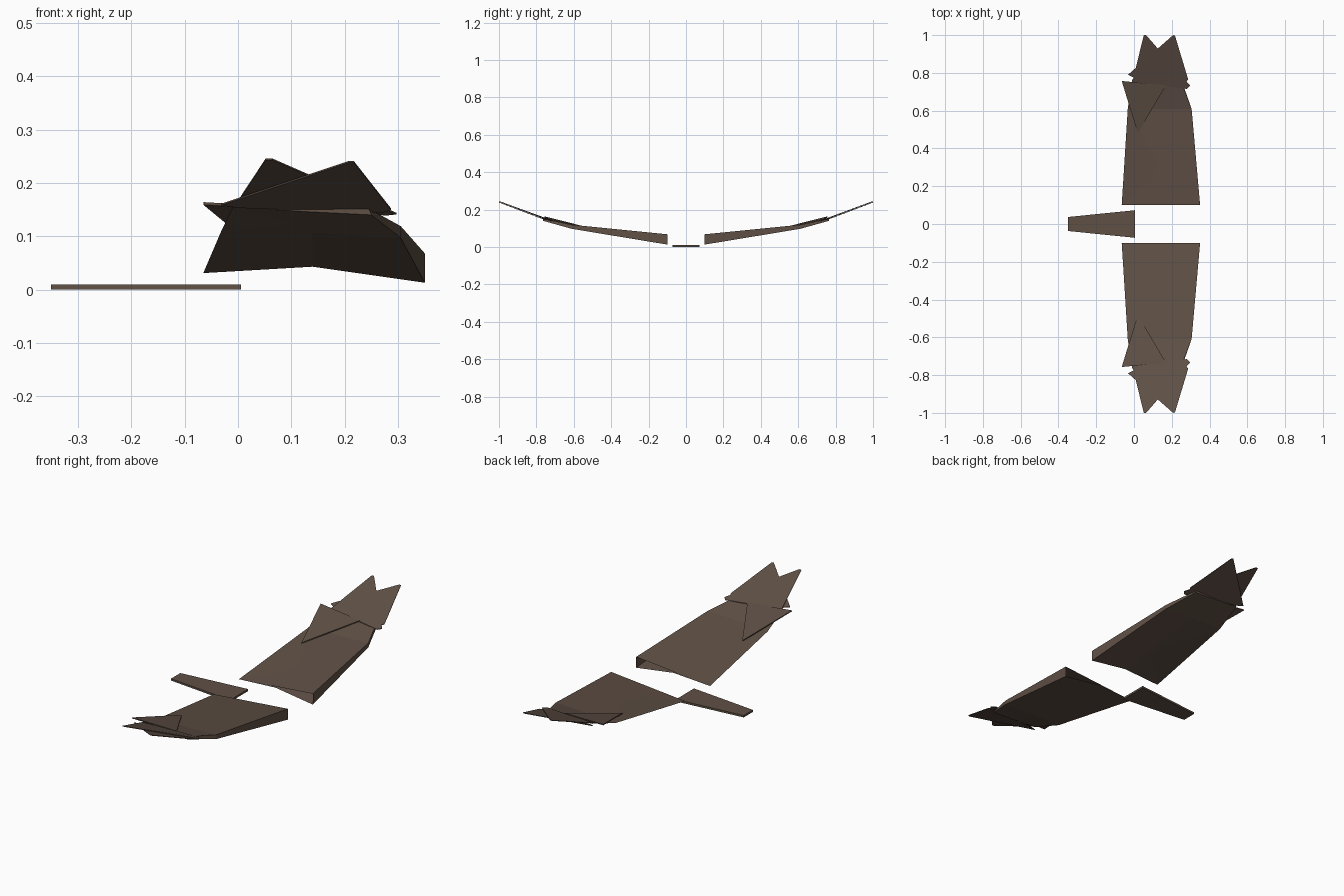
import bpy
import bmesh

cube = bpy.data.objects.get("Cube")
if cube:
    bpy.data.objects.remove(cube, do_unlink=True)

# One brown material for everything
brown = bpy.data.materials.new("feather_brown")
brown.use_nodes = True
colour = (0.115, 0.08, 0.06, 1)
brown.diffuse_color = colour
bsdf = brown.node_tree.nodes["Principled BSDF"]
bsdf.inputs["Base Color"].default_value = colour
bsdf.inputs["Roughness"].default_value = 0.9


def finish(name, bm, mirrored=True):
    """Turn a bmesh into an object, mirrored to the other wing if asked."""
    bmesh.ops.recalc_face_normals(bm, faces=bm.faces)
    mesh = bpy.data.meshes.new(name)
    bm.to_mesh(mesh)
    bm.free()
    mesh.materials.append(brown)
    obj = bpy.data.objects.new(name, mesh)
    bpy.context.collection.objects.link(obj)
    if mirrored:
        mod = obj.modifiers.new("other_side", "MIRROR")
        mod.use_axis = (False, True, False)
    return obj


def plate(name, outline, thickness, mirrored=True):
    """Thin flat plate whose upper face follows the outline."""
    bm = bmesh.new()
    top = [bm.verts.new(p) for p in outline]
    low = [bm.verts.new((x, y, z - thickness)) for x, y, z in outline]
    bm.faces.new(top)
    bm.faces.new(low[::-1])
    for i in range(len(top)):
        j = (i + 1) % len(top)
        bm.faces.new((top[i], low[i], low[j], top[j]))
    return finish(name, bm, mirrored)


# Wing panel: wedge sections (trailing edge, upper nose, lower nose, under crease)
sections = [
    (0.10, [(-0.065, 0.031), (0.35, 0.068), (0.35, 0.013), (0.14, 0.043)]),
    (0.61, [(-0.033, 0.106), (0.305, 0.119), (0.305, 0.097), (0.14, 0.106)]),
    (0.765, [(-0.01, 0.155), (0.245, 0.152), (0.25, 0.140), (0.13, 0.146)]),
]
bm = bmesh.new()
rings = [[bm.verts.new((x, y, z)) for x, z in pts] for y, pts in sections]
for a, b in zip(rings, rings[1:]):
    for i in range(4):
        j = (i + 1) % 4
        bm.faces.new((a[i], a[j], b[j], b[i]))
bm.faces.new(rings[-1])  # the root stays open
finish("wing_panel", bm)

# Feathers at the wing tip
plate("front_tip_feather", [
    (-0.032, 0.79, 0.161), (0.207, 1.0, 0.241), (0.217, 0.997, 0.241),
    (0.287, 0.765, 0.152), (0.27, 0.745, 0.147), (0.0, 0.775, 0.156)], 0.003)
plate("rear_tip_feather", [
    (0.052, 1.0, 0.246), (0.064, 1.0, 0.246), (0.297, 0.733, 0.144),
    (0.28, 0.715, 0.142), (-0.008, 0.755, 0.155)], 0.003)
plate("trailing_feather", [
    (-0.065, 0.757, 0.164), (0.17, 0.735, 0.15), (0.02, 0.48, 0.094)], 0.005)

# Tapered tail
plate("tail", [
    (-0.35, -0.037, 0.01), (0.006, -0.073, 0.01),
    (0.006, 0.073, 0.01), (-0.35, 0.037, 0.01)], 0.01, False)
